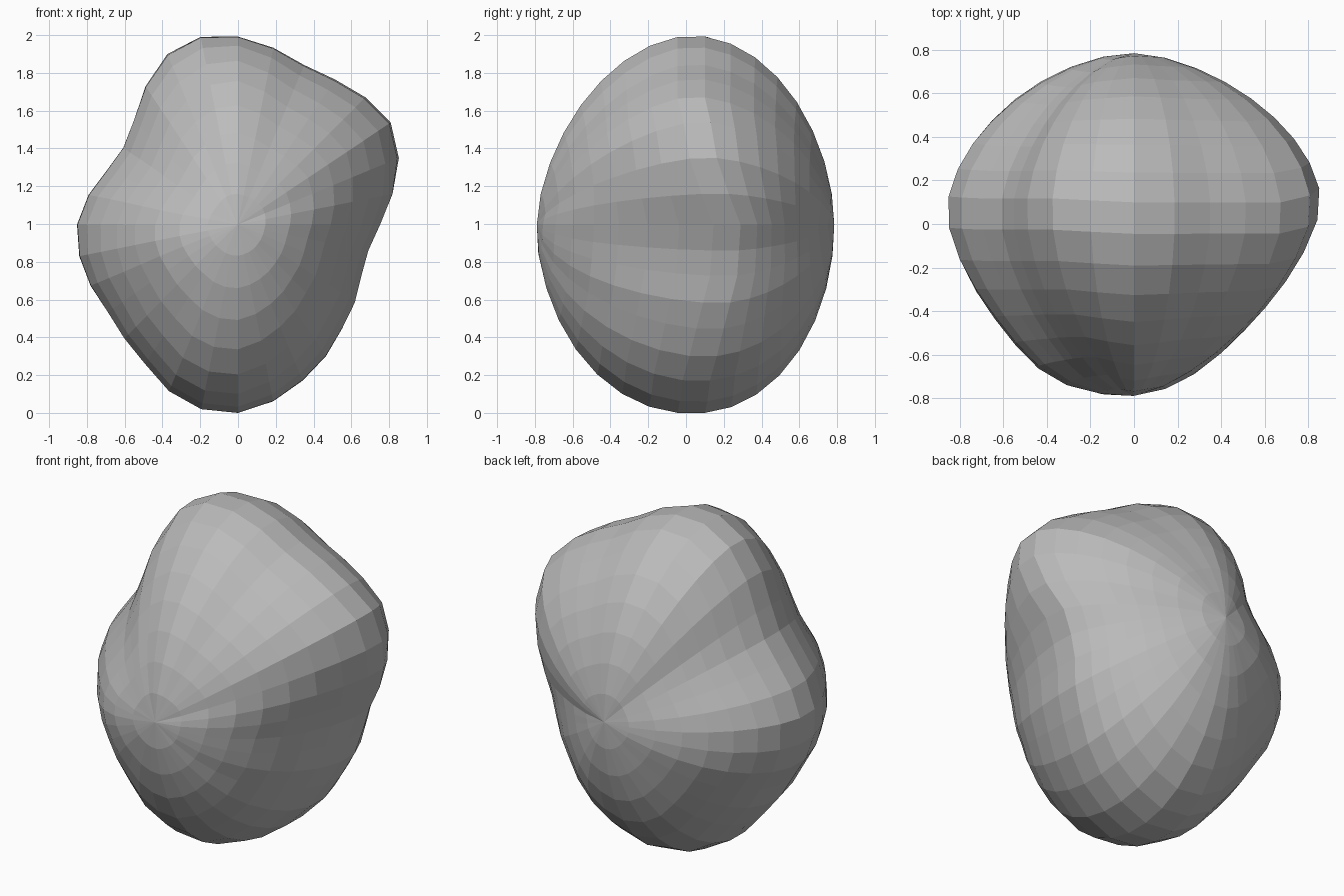
import bpy, bmesh, math
from mathutils import Vector, Matrix

cube = bpy.data.objects.get("Cube")
if cube:
    bpy.data.objects.remove(cube, do_unlink=True)

# Outline radius around the y axis, counter-clockwise from +x
OUTLINE = [0.76, 0.845, 0.93, 0.98, 0.96, 0.93, 0.92, 0.96,
           1.0, 1.02, 0.985, 0.89, 0.79, 0.74, 0.76, 0.815,
           0.86, 0.863, 0.85, 0.835, 0.855, 0.89, 0.958, 1.0,
           1.0, 0.957, 0.897, 0.842, 0.785, 0.75, 0.713, 0.71]
# Roundness of the flank in sixteen directions: low is conical, high is boxy
FRONT_ROUNDNESS = [1.7, 1.5, 1.55, 1.65, 1.85, 1.6, 1.6, 1.6,
                   1.65, 1.8, 2.0, 2.1, 2.1, 1.9, 1.75, 1.75]
BACK_ROUNDNESS = [1.5, 1.75, 1.85, 1.9, 2.0, 1.8, 1.6, 1.65,
                  1.75, 1.9, 1.9, 2.0, 2.15, 2.1, 1.8, 1.6]
# Depth at which the flank is widest, in the same directions
WIDEST = [0.24, 0.1, 0.03, 0.03, 0.03, 0.05, 0.05, 0.05,
          0.06, 0.04, 0.03, 0.03, 0.03, 0.06, 0.14, 0.22]
POLE_DEPTH, POLE_RADIUS = 0.785, 0.83


def around(values, angle):
    """Interpolate evenly spaced values around a full circle."""
    place = (angle / math.tau) % 1.0 * len(values)
    i = math.floor(place + 1e-4)
    f = max(place - i, 0.0)
    n = len(values)
    return values[i % n] * (1 - f) + values[(i + 1) % n] * f


def shape(p):
    """Move a point of the unit sphere onto the boulder."""
    angle = math.atan2(p.z, p.x)
    side = min(math.hypot(p.x, p.z), 1.0)
    power = around(FRONT_ROUNDNESS if p.y < 0 else BACK_ROUNDNESS, angle)
    middle = around(WIDEST, angle) * side ** 0.5
    depth = POLE_DEPTH + (middle if p.y < 0 else -middle)
    t = (side ** power + abs(p.y) ** power) ** (-1 / power)
    # The uneven outline fades to a circle towards the poles
    fade = side ** 0.6
    radius = POLE_RADIUS * (1 - fade) + around(OUTLINE, angle) * fade
    reach = t * side * radius
    return Vector((reach * math.cos(angle), middle + t * p.y * depth,
                   reach * math.sin(angle)))


# Boulder: a sphere with its poles at the front and back
bm = bmesh.new()
bmesh.ops.create_uvsphere(bm, u_segments=32, v_segments=17, radius=1)
bmesh.ops.rotate(bm, verts=bm.verts, matrix=Matrix.Rotation(-math.pi / 2, 3, 'X'))
knob = Vector((-0.34, -0.63, -0.05))
for v in bm.verts:
    v.co = shape(v.co)
    # Low knob beside the front pole
    swell = 0.045 * math.exp(-((v.co - knob).length / 0.26) ** 2)
    v.co += knob.normalized() * swell

# Stand it on the ground
low = min(v.co.z for v in bm.verts)
bmesh.ops.translate(bm, verts=bm.verts, vec=(0, 0, -low))
bmesh.ops.recalc_face_normals(bm, faces=bm.faces)

mesh = bpy.data.meshes.new("boulder")
bm.to_mesh(mesh)
bm.free()
boulder = bpy.data.objects.new("boulder", mesh)
bpy.context.collection.objects.link(boulder)

# Stone colour
stone = bpy.data.materials.new("stone_grey")
stone.use_nodes = True
colour = (0.5, 0.5, 0.5, 1)
stone.diffuse_color = colour
stone.node_tree.nodes["Principled BSDF"].inputs["Base Color"].default_value = colour
mesh.materials.append(stone)
